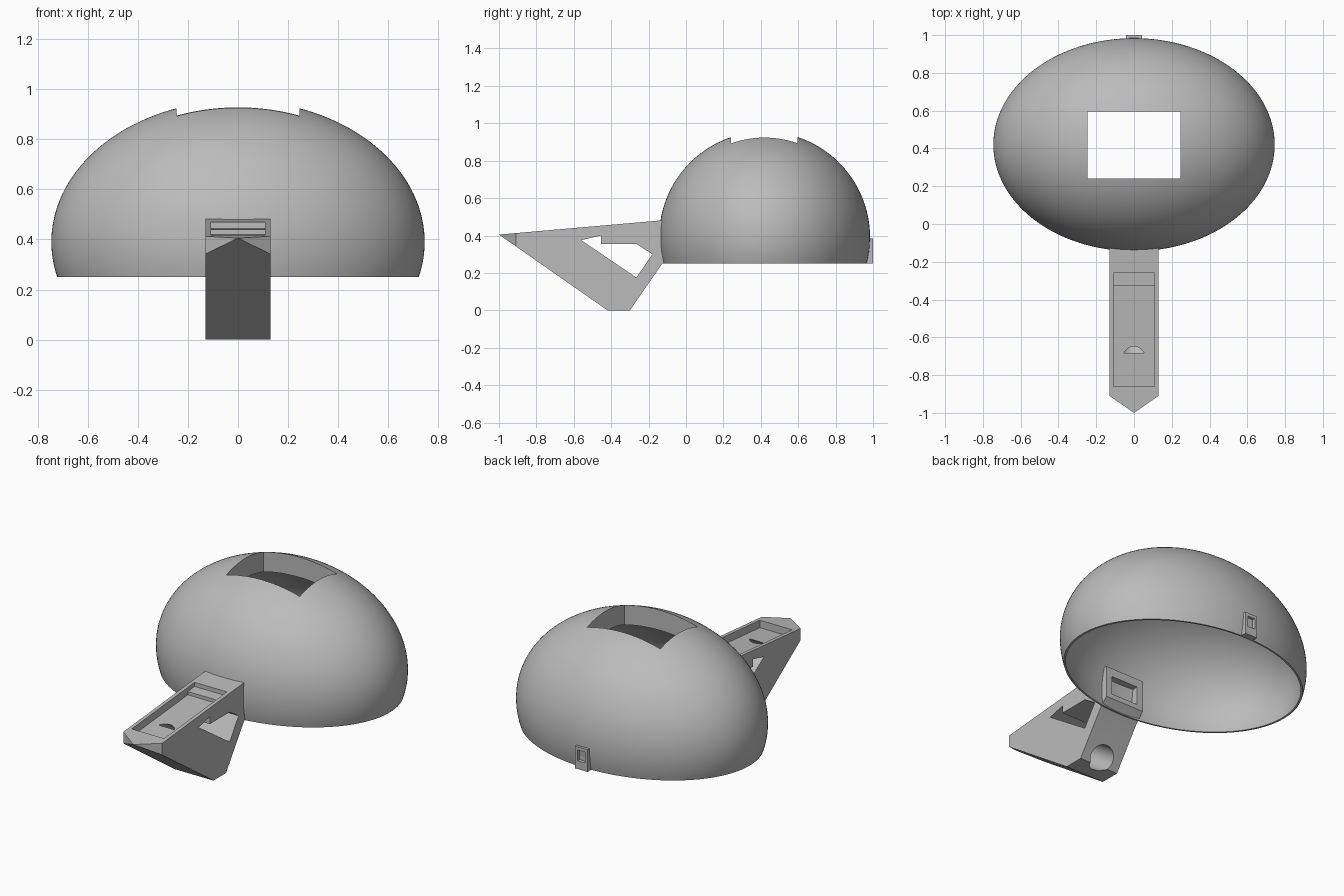
import bpy, bmesh, math
from mathutils import Vector, Matrix

if "Cube" in bpy.data.objects:
    bpy.data.objects.remove(bpy.data.objects["Cube"])

grey = bpy.data.materials.new("plain_grey")
grey.diffuse_color = (0.5, 0.5, 0.5, 1)
grey.use_nodes = True
grey.node_tree.nodes["Principled BSDF"].inputs["Base Color"].default_value = grey.diffuse_color


def finish(bm, name):
    bmesh.ops.recalc_face_normals(bm, faces=bm.faces)
    me = bpy.data.meshes.new(name)
    bm.to_mesh(me)
    bm.free()
    me.materials.append(grey)
    ob = bpy.data.objects.new(name, me)
    bpy.context.collection.objects.link(ob)
    return ob


def prism(name, pts, w):
    """Side profile (y, z) extruded from x = -w to x = w."""
    bm = bmesh.new()
    face = bm.faces.new([bm.verts.new((-w, y, z)) for y, z in pts])
    ext = bmesh.ops.extrude_face_region(bm, geom=[face])["geom"]
    bmesh.ops.translate(bm, vec=(2 * w, 0, 0),
                        verts=[v for v in ext if isinstance(v, bmesh.types.BMVert)])
    return finish(bm, name)


def box(name, w, y0, y1, z0, z1):
    return prism(name, [(y0, z0), (y1, z0), (y1, z1), (y0, z1)], w)


def cut(ob, cutter):
    mod = ob.modifiers.new("cut", 'BOOLEAN')
    mod.operation = 'DIFFERENCE'
    mod.solver = 'EXACT'
    mod.object = cutter
    bpy.context.view_layer.objects.active = ob
    bpy.ops.object.modifier_apply(modifier=mod.name)
    bpy.data.objects.remove(cutter)


def smooth(ob, angle=30):
    bpy.ops.object.select_all(action='DESELECT')
    ob.select_set(True)
    bpy.context.view_layer.objects.active = ob
    bpy.ops.object.shade_smooth_by_angle(angle=math.radians(angle))


# Dome: hollow half ellipsoid, thicker at the crown than at the rim
def arc(rx, rz, cz, n=40):
    a0 = math.asin((0.25 - cz) / rz)
    angles = [a0 + (math.pi / 2 - a0) * i / n for i in range(n + 1)]
    return [(rx * math.cos(a), 0, cz + rz * math.sin(a)) for a in angles]


bm = bmesh.new()
outline = arc(0.745, 0.565, 0.39) + arc(0.725, 0.48, 0.35)[::-1]
verts = [bm.verts.new(p) for p in outline]
n = len(verts)
half = n // 2
edges = [bm.edges.new((verts[i], verts[(i + 1) % n])) for i in range(n) if i != half - 1]
bmesh.ops.spin(bm, geom=verts + edges, cent=(0, 0, 0), axis=(0, 0, 1),
               angle=2 * math.pi, steps=128, use_duplicate=False)
bmesh.ops.remove_doubles(bm, verts=bm.verts, dist=1e-4)
bmesh.ops.scale(bm, vec=(1, 0.757, 1), verts=bm.verts)
bmesh.ops.translate(bm, vec=(0, 0.42, 0), verts=bm.verts)
dome = finish(bm, "dome")
# Rectangular opening in the crown
cut(dome, box("opening", 0.245, 0.24, 0.595, 0.6, 1.1))
smooth(dome)


# Arm: wedge in front of the dome
def top(y, depth=0.0):
    return (y, 0.405 + (y + 1) * 0.0872 - depth)


arm = prism("arm", [(-0.42, 0), (-0.3, 0), (-0.13, 0.245), (-0.08, 0.295),
                    top(-0.08), top(-1)], 0.13)
# Pointed tip
bm = bmesh.new()
bm.from_mesh(arm.data)
for s in (-1, 1):
    bmesh.ops.bisect_plane(bm, geom=bm.verts[:] + bm.edges[:] + bm.faces[:],
                           plane_co=(0, -1, 0), plane_no=(s * 0.09, -0.13, 0),
                           clear_outer=True)
    bmesh.ops.holes_fill(bm, edges=[e for e in bm.edges if e.is_boundary])
bmesh.ops.recalc_face_normals(bm, faces=bm.faces)
bm.to_mesh(arm.data)
bm.free()
# Tray in the top with a raised ledge at its back end
cut(arm, prism("tray", [top(-0.86, 0.045), top(-0.325, 0.045), top(-0.325, 0.025),
                        top(-0.26, 0.025), top(-0.26, -0.1), top(-0.86, -0.1)], 0.108))
# Opening through both sides
cut(arm, prism("side_opening", [(-0.56, 0.375), (-0.265, 0.175), (-0.18, 0.30),
                                (-0.265, 0.355), (-0.455, 0.355), (-0.455, 0.40)], 0.3))
# Slot in the end inside the dome
cut(arm, box("end_slot", 0.09, -0.21, 0.0, 0.325, 0.435))
# Round bore parallel to the sloping underside, breaking into the tray
along = Vector((0, -0.82, 0.573)).normalized()
start = Vector((0, -0.354, 0.094)) - along * 0.4
end = Vector((0, -0.354, 0.094)) + along * 0.438
bm = bmesh.new()
bmesh.ops.create_cone(bm, cap_ends=True, segments=48, radius1=0.075, radius2=0.075,
                      depth=(end - start).length,
                      matrix=Matrix.Translation((start + end) / 2)
                      @ along.to_track_quat('Z', 'Y').to_matrix().to_4x4())
cut(arm, finish(bm, "bore"))
smooth(arm, 20)

# Small catch at the back of the rim
catch = box("rear_catch", 0.042, 0.962, 1.0, 0.25, 0.385)
cut(catch, box("catch_slot", 0.025, 0.98, 1.1, 0.30, 0.365))
